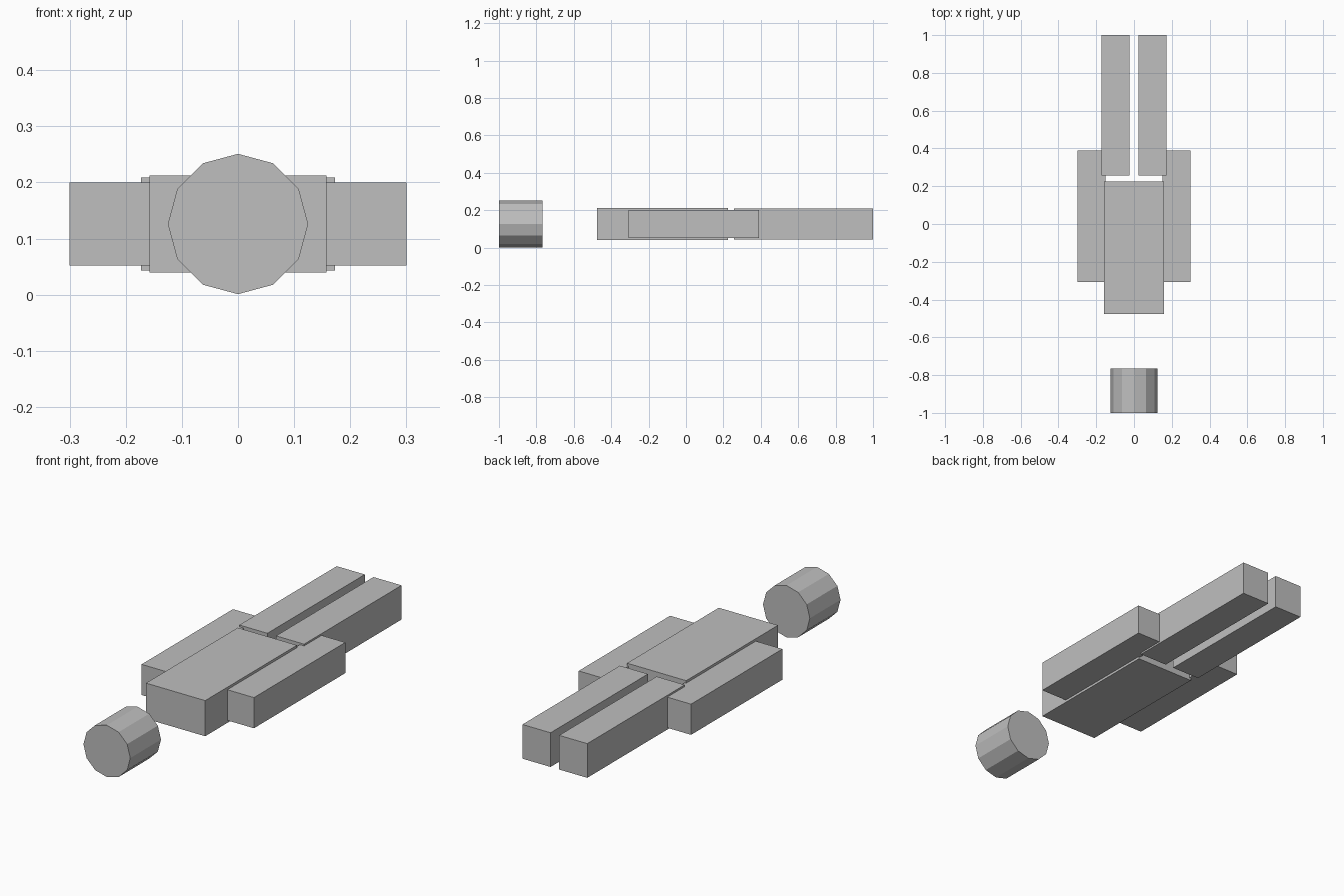
import bpy
import math

default = bpy.data.objects.get("Cube")
if default:
    bpy.data.objects.remove(default, do_unlink=True)

# One plain grey for the whole figure
GREY = (0.52, 0.52, 0.52, 1)
grey = bpy.data.materials.new("plain_grey")
grey.use_nodes = True
grey.diffuse_color = GREY
for node in grey.node_tree.nodes:
    if node.type == 'BSDF_PRINCIPLED':
        node.inputs["Base Color"].default_value = GREY

MID_Z = 0.126  # all parts share this centre height


def finish(name):
    obj = bpy.context.object
    obj.name = obj.data.name = name
    obj.data.materials.clear()
    obj.data.materials.append(grey)
    return obj


def block(name, x, y, height):
    """Box spanning the x and y ranges, centred on MID_Z."""
    bpy.ops.mesh.primitive_cube_add(
        size=1, location=(sum(x) / 2, sum(y) / 2, MID_Z))
    obj = finish(name)
    obj.scale = (x[1] - x[0], y[1] - y[0], height)
    bpy.ops.object.transform_apply(location=False, rotation=False, scale=True)


# Head: twelve-sided drum lying along y, separate from the body
bpy.ops.mesh.primitive_cylinder_add(
    vertices=12, radius=0.125, depth=0.234,
    location=(0, -0.883, MID_Z), rotation=(math.pi / 2, 0, 0))
finish("head")

# Torso
block("torso", (-0.158, 0.158), (-0.476, 0.224), 0.172)

# Arms and legs, one pair per side
for side, sign in (("left", 1), ("right", -1)):
    block(side + "_arm", sorted((sign * 0.15, sign * 0.3)), (-0.307, 0.39), 0.148)
    block(side + "_leg", sorted((sign * 0.023, sign * 0.173)), (0.257, 1), 0.165)
